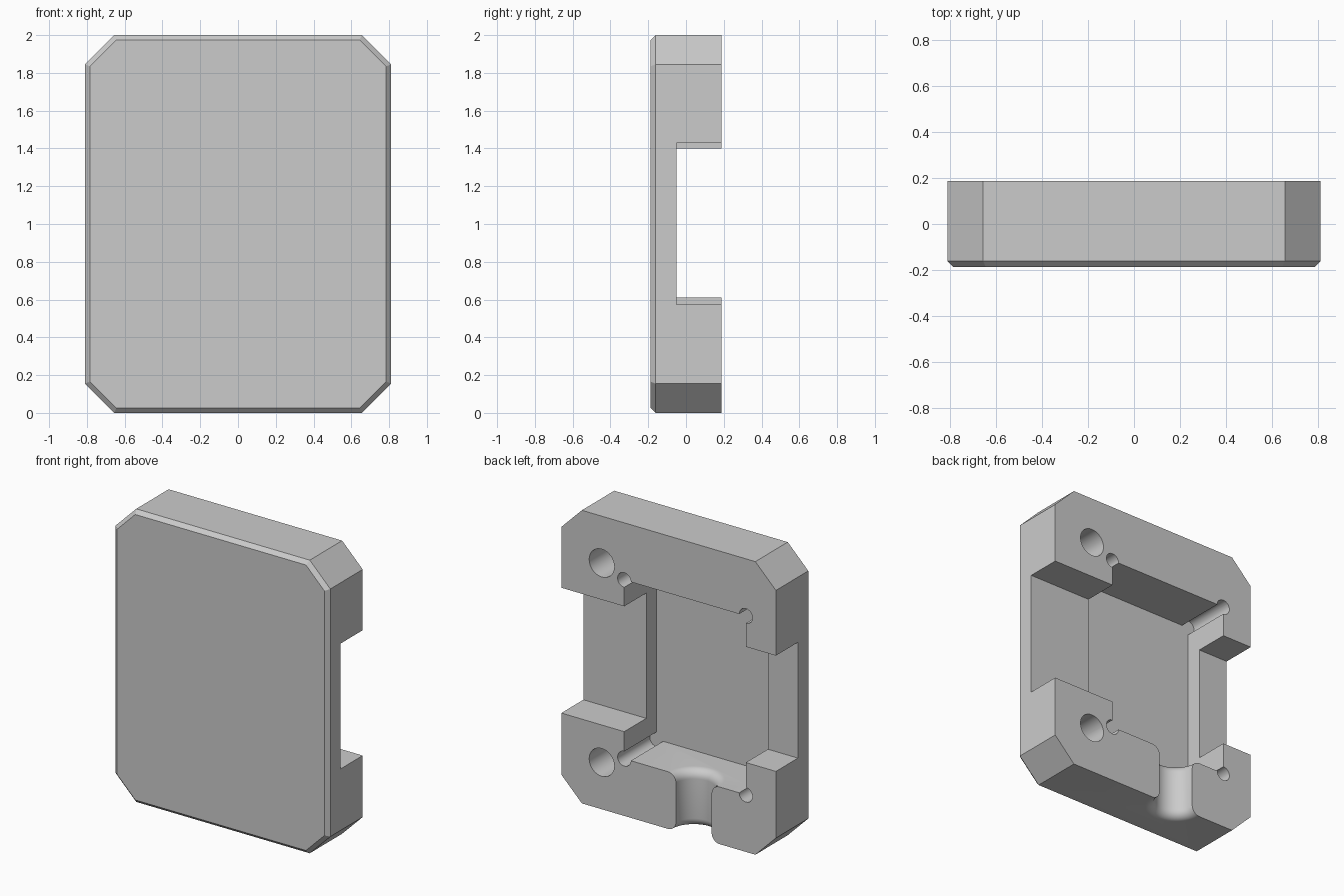
import bpy, bmesh, math
from mathutils import Matrix

cube = bpy.data.objects.get("Cube")
if cube:
    bpy.data.objects.remove(cube, do_unlink=True)

HX, HY, CUT, EDGE = 0.81, 0.1875, 0.155, 0.026   # half width, half depth, corner cut, front chamfer
FLOOR, NOTCH_Y = -0.16, -0.05                    # pocket and side notch floors
POCKET_X, POCKET_Z = (-0.583, 0.335), (0.39, 1.61)

grey = bpy.data.materials.new("plain grey")
grey.use_nodes = True
grey.diffuse_color = (0.6, 0.6, 0.6, 1)
grey.node_tree.nodes["Principled BSDF"].inputs["Base Color"].default_value = (0.6, 0.6, 0.6, 1)


def make_object(name, bm):
    bmesh.ops.recalc_face_normals(bm, faces=bm.faces)
    mesh = bpy.data.meshes.new(name)
    bm.to_mesh(mesh)
    bm.free()
    mesh.materials.append(grey)
    ob = bpy.data.objects.new(name, mesh)
    bpy.context.collection.objects.link(ob)
    return ob


def octagon(bm, y, inset):
    """Rectangle with cut corners, drawn at depth y."""
    hx, hz, c = HX - inset, 1 - inset, CUT - inset * (2 - math.sqrt(2))
    pts = []
    for sx, sz in ((1, 1), (-1, 1), (-1, -1), (1, -1)):
        pair = [(sx * hx, sz * (hz - c)), (sx * (hx - c), sz * hz)]
        pts += pair if sx * sz > 0 else pair[::-1]
    return [bm.verts.new((x, y, z + 1)) for x, z in pts]


def box_cutter(name, xs, ys, zs):
    bm = bmesh.new()
    bmesh.ops.create_cube(bm, size=1)
    for v in bm.verts:
        v.co = [a + (b - a) * (c + 0.5) for c, (a, b) in zip(v.co, (xs, ys, zs))]
    return make_object(name, bm)


def hole_cutter(name, x, z, radius):
    bm = bmesh.new()
    length = 0.3 - FLOOR
    bmesh.ops.create_cone(bm, cap_ends=True, segments=32, radius1=radius, radius2=radius, depth=length,
                          matrix=Matrix.Translation((x, FLOOR + length / 2, z)) @ Matrix.Rotation(math.pi / 2, 4, 'X'))
    return make_object(name, bm)


def channel_cutter(name, x, radius, flare, top):
    """Round channel flaring out at both ends."""
    steps = 8
    arc = [i / steps * math.pi / 2 for i in range(steps + 1)]
    low = [(radius + flare * (1 - math.sin(a)), flare * (1 - math.cos(a))) for a in arc]
    rim = radius + flare
    profile = [(rim, -0.05)] + low + [(r, top - z) for r, z in reversed(low)] + [(rim, top + 0.05)]
    bm = bmesh.new()
    sides = 48
    rings = [[bm.verts.new((x + r * math.cos(2 * math.pi * i / sides),
                            HY + r * math.sin(2 * math.pi * i / sides), z)) for i in range(sides)]
             for r, z in profile]
    for a, b in zip(rings, rings[1:]):
        for i in range(sides):
            j = (i + 1) % sides
            bm.faces.new((a[i], a[j], b[j], b[i]))
    bm.faces.new(rings[0])
    bm.faces.new(rings[-1])
    return make_object(name, bm)


# Main block with cut corners and a chamfered front edge
bm = bmesh.new()
loops = [octagon(bm, -HY, EDGE), octagon(bm, -HY + EDGE, 0), octagon(bm, HY, 0)]
for a, b in zip(loops, loops[1:]):
    for i in range(8):
        j = (i + 1) % 8
        bm.faces.new((a[i], a[j], b[j], b[i]))
bm.faces.new(loops[0])
bm.faces.new(loops[-1])
housing = make_object("housing_shell", bm)

# Rear pocket and side notches
cutters = [
    box_cutter("pocket_cutter", POCKET_X, (FLOOR, 0.3), POCKET_Z),
    box_cutter("left_notch_cutter", (0.2, 1), (NOTCH_Y, 0.3), (0.575, 1.43)),
    box_cutter("right_notch_cutter", (-1, -0.4), (NOTCH_Y, 0.3), (0.61, 1.4)),
]
# Corner reliefs of the pocket
cutters += [hole_cutter("corner_relief_cutter", x, z, 0.05) for x in POCKET_X for z in POCKET_Z]
# Round sockets on the left side
cutters += [hole_cutter("socket_cutter", 0.505, z, 0.095) for z in (0.32, 1.68)]
# Cable channel at the bottom
cutters.append(channel_cutter("channel_cutter", -0.19, 0.135, 0.06, POCKET_Z[0]))

bpy.ops.object.select_all(action='DESELECT')
housing.select_set(True)
bpy.context.view_layer.objects.active = housing
for cutter in cutters:
    mod = housing.modifiers.new("cut", 'BOOLEAN')
    mod.operation, mod.solver, mod.object = 'DIFFERENCE', 'EXACT', cutter
    bpy.ops.object.modifier_apply(modifier=mod.name)
    bpy.data.objects.remove(cutter, do_unlink=True)

bpy.ops.object.shade_smooth_by_angle(angle=math.radians(25))
